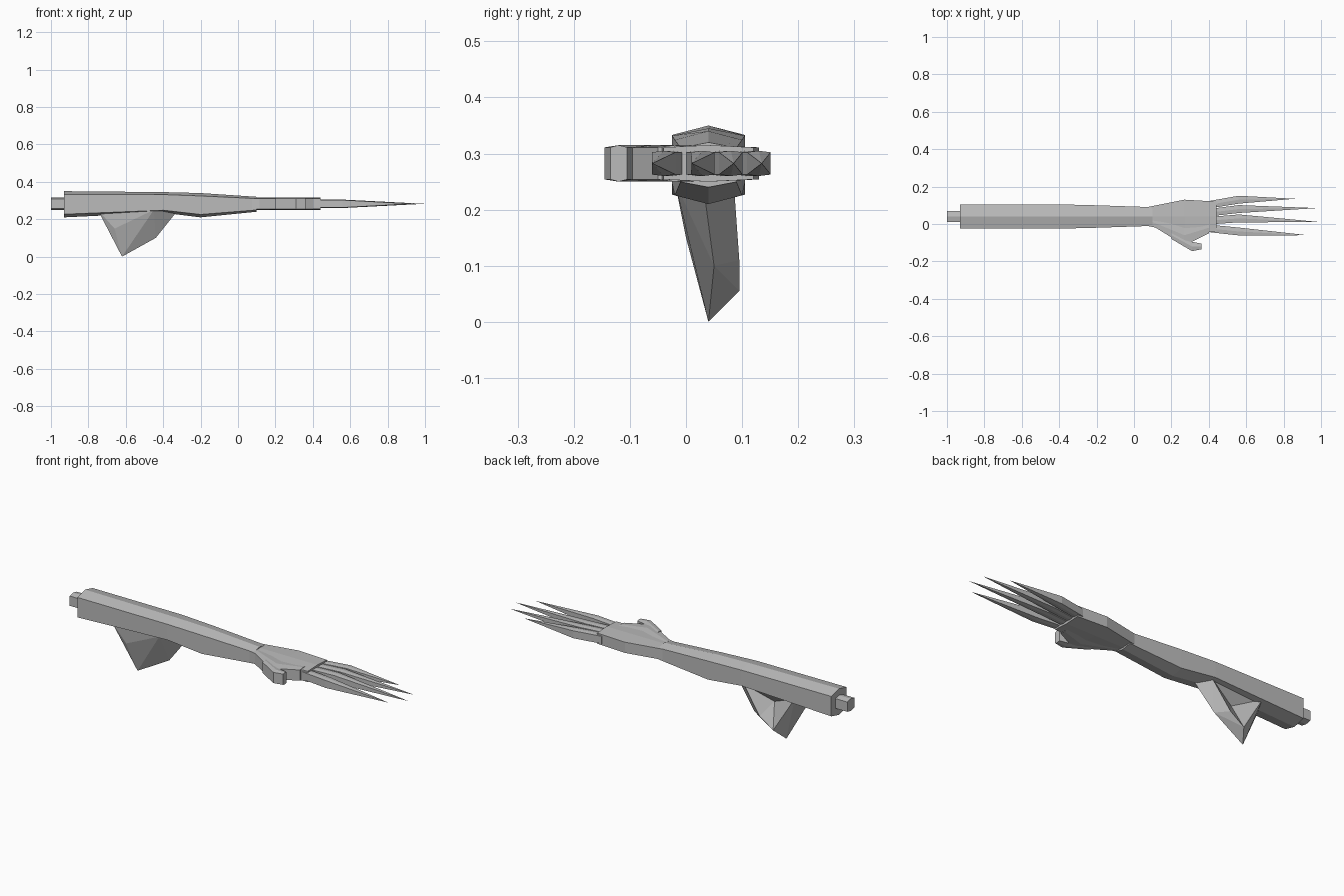
import bpy
import bmesh

default_object = bpy.data.objects.get("Cube")
if default_object:
    bpy.data.objects.remove(default_object)

grey = bpy.data.materials.new("plain grey")
grey.use_nodes = True
grey.diffuse_color = (0.5, 0.5, 0.5, 1)
shader = grey.node_tree.nodes["Principled BSDF"]
shader.inputs["Base Color"].default_value = grey.diffuse_color

# Shared centre line of the arm, and the lower and upper limits of the hand
AXIS = 0.04
PALM = (0.25, 0.315)
FINGER = (0.26, 0.305)


def finish(name, bm):
    """Turn a bmesh into a named, flat-shaded grey object."""
    bmesh.ops.recalc_face_normals(bm, faces=bm.faces)
    mesh = bpy.data.meshes.new(name)
    bm.to_mesh(mesh)
    bm.free()
    mesh.materials.append(grey)
    part = bpy.data.objects.new(name, mesh)
    bpy.context.collection.objects.link(part)


def ring(bm, x, y, half_width, bottom, top, slope):
    """Six-sided section with a ridge above, a keel below and upright sides."""
    inset = slope * (top - bottom)
    left, right = y + half_width, y - half_width
    high, low = top - inset, bottom + inset
    outline = [(y, top), (left, high), (left, low),
               (y, bottom), (right, low), (right, high)]
    return [bm.verts.new((x, across, up)) for across, up in outline]


def loft(name, stations, slope, tip=None):
    """Join sections along x, closing the far end with a cap or a point."""
    bm = bmesh.new()
    rings = [ring(bm, *station, slope) for station in stations]
    for near, far in zip(rings, rings[1:]):
        for i in range(len(near)):
            bm.faces.new((near[i - 1], near[i], far[i], far[i - 1]))
    bm.faces.new(rings[0])
    end = rings[-1]
    if tip:
        point = bm.verts.new(tip)
        for i in range(len(end)):
            bm.faces.new((end[i - 1], end[i], point))
    else:
        bm.faces.new(end)
    finish(name, bm)


def hand_part(name, stations):
    """Loft with the constant thickness of the palm."""
    loft(name, [station + PALM for station in stations], slope=0.06)


# Forearm, narrowing at the wrist
forearm = [(-0.93, 0.065, 0.21, 0.35), (-0.4, 0.065, 0.235, 0.345),
           (-0.2, 0.06, 0.21, 0.34), (0.1, 0.05, 0.24, 0.32)]
loft("forearm", [(x, AXIS, *size) for x, *size in forearm], slope=0.12)

# Peg at the elbow end
loft("elbow_peg", [(x, AXIS, 0.03, *PALM) for x in (-1, -0.9)], slope=0.1)

# Palm, thumb web and short bent thumb
hand_part("palm", [(0.07, AXIS, 0.05), (0.27, AXIS, 0.09), (0.44, AXIS, 0.08)])
hand_part("thumb_web", [(0.1, 0.01, 0.02), (0.27, -0.06, 0.055), (0.4, -0.02, 0.03)])
hand_part("thumb", [(0.2, -0.06, 0.02), (0.31, -0.12, 0.025), (0.36, -0.12, 0.015)])

# Long pointed fingers, each with a knuckle position across the hand and a tip
fingers = {
    "index_finger": (-0.04, 0.93, -0.06),
    "middle_finger": (0.03, 1, 0.01),
    "ring_finger": (0.08, 0.98, 0.085),
    "little_finger": (0.13, 0.86, 0.135),
}
finger_tip_height = sum(FINGER) / len(FINGER)
for order, (name, (knuckle, tip_x, tip_y)) in enumerate(fingers.items()):
    root = AXIS + 0.043 * (order - 1.5)
    loft(name,
         [(0.41, root, 0.02, *FINGER), (0.56, knuckle, 0.021, *FINGER)],
         slope=0.06, tip=(tip_x, tip_y, finger_tip_height))

# Angular hanging fin, hollow at the back, with its rim sunk in the forearm
RIM = 0.25
fin = bmesh.new()
front_start = fin.verts.new((-0.75, 0, RIM))
front_middle = fin.verts.new((-0.45, -0.02, RIM))
front_end = fin.verts.new((-0.32, 0.03, RIM))
back_start = fin.verts.new((-0.7, 0.085, RIM))
back_end = fin.verts.new((-0.4, 0.085, RIM))
crease = fin.verts.new((-0.66, 0, 0.15))
point = fin.verts.new((-0.62, AXIS, 0))
edge = fin.verts.new((-0.44, 0.05, 0.1))
back_low = fin.verts.new((-0.58, 0.095, 0.055))
back_high = fin.verts.new((-0.5, 0.095, 0.11))
hollow = fin.verts.new((-0.55, AXIS, 0.18))


def fan(hub, *rim):
    """Triangles from one corner to each pair of neighbours on a chain."""
    for first, second in zip(rim, rim[1:]):
        fin.faces.new((hub, first, second))


fan(crease, front_start, front_middle, point, front_start)
fan(edge, front_end, front_middle, point, back_low, back_high, back_end, front_end)
fan(hollow, back_start, back_low, back_high, back_end, back_start)
fan(back_start, front_start, point, back_low)
fan(front_middle, front_start, back_start, back_end, front_end)
finish("hanging_fin", fin)
